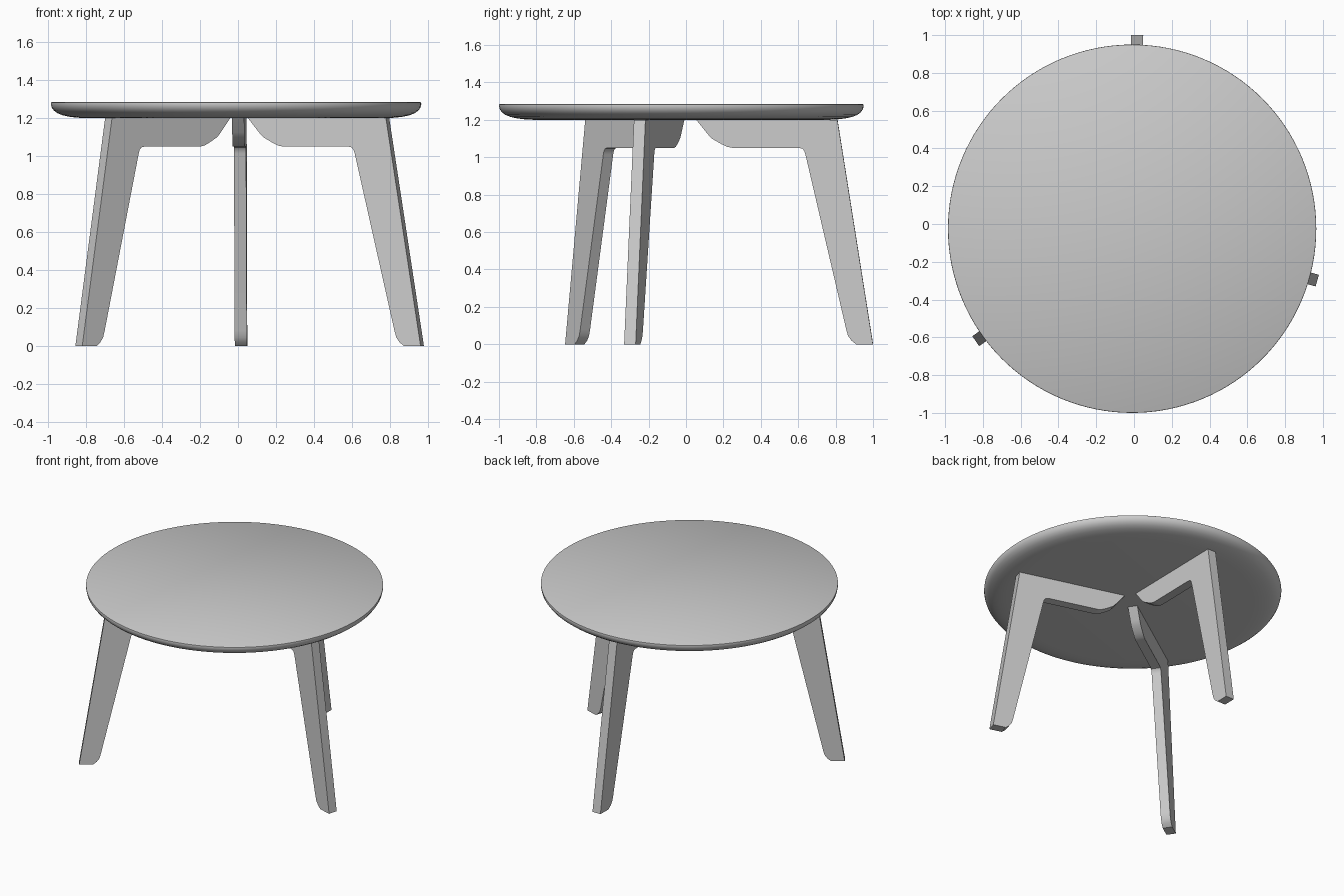
import bpy
import bmesh
import math

cube = bpy.data.objects.get("Cube")
if cube:
    bpy.data.objects.remove(cube, do_unlink=True)

# Single flat grey
grey = bpy.data.materials.new("light_grey")
grey.use_nodes = True
grey.diffuse_color = (0.6, 0.6, 0.6, 1)
grey.node_tree.nodes["Principled BSDF"].inputs["Base Color"].default_value = (0.6, 0.6, 0.6, 1)

TOP_CENTRE = (-0.01, -0.025)
SEGMENTS = 128
LEG_THICKNESS = 0.064


def finish(bm, name, location, angle=0.0):
    """Turn a bmesh into a shaded, coloured object."""
    bmesh.ops.recalc_face_normals(bm, faces=bm.faces)
    mesh = bpy.data.meshes.new(name)
    bm.to_mesh(mesh)
    bm.free()
    mesh.materials.append(grey)
    obj = bpy.data.objects.new(name, mesh)
    bpy.context.collection.objects.link(obj)
    obj.location = location
    obj.rotation_euler.z = angle
    bpy.ops.object.select_all(action="DESELECT")
    obj.select_set(True)
    bpy.context.view_layer.objects.active = obj
    bpy.ops.object.shade_smooth_by_angle(angle=math.radians(32))
    return obj


# Round top: flat above, underside swept up to a thin rim (radius, height)
rim = [(0.79, 1.200), (0.84, 1.203), (0.88, 1.208), (0.915, 1.216),
       (0.942, 1.227), (0.960, 1.241), (0.971, 1.257), (0.975, 1.274),
       (0.974, 1.282), (0.969, 1.285)]
bm = bmesh.new()
rings = []
for r, z in rim:
    rings.append([bm.verts.new((r * math.cos(t), r * math.sin(t), z))
                  for t in (2 * math.pi * i / SEGMENTS for i in range(SEGMENTS))])
for low, high in zip(rings, rings[1:]):
    for i in range(SEGMENTS):
        j = (i + 1) % SEGMENTS
        bm.faces.new((low[i], low[j], high[j], high[i]))
bm.faces.new(rings[0])
bm.faces.new(rings[-1])
finish(bm, "table_top", (*TOP_CENTRE, 0))

# Leg and apron cut from one board; x = 0 is the outer tip of the foot
leg_profile = [(0.0, 0.0), (-0.09, 0.0), (-0.115, 0.02), (-0.133, 0.045),
               (-0.143, 0.08), (-0.361, 1.015), (-0.367, 1.034),
               (-0.378, 1.046), (-0.395, 1.05), (-0.75, 1.05),
               (-0.78, 1.056), (-0.81, 1.07), (-0.862, 1.10),
               (-0.885, 1.125), (-0.945, 1.20), (-0.19, 1.20)]


def add_leg(name, foot, degrees):
    bm = bmesh.new()
    side = bm.faces.new([bm.verts.new((x, -LEG_THICKNESS / 2, z)) for x, z in leg_profile])
    grown = bmesh.ops.extrude_face_region(bm, geom=[side])
    moved = [v for v in grown["geom"] if isinstance(v, bmesh.types.BMVert)]
    bmesh.ops.translate(bm, verts=moved, vec=(0, LEG_THICKNESS, 0))
    return finish(bm, name, (*foot, 0), math.radians(degrees))


# Three splayed legs
add_leg("back_leg", (0.017, 1.0), 89)
add_leg("left_leg", (0.97, -0.30), -16)
add_leg("right_leg", (-0.838, -0.62), 214.5)
